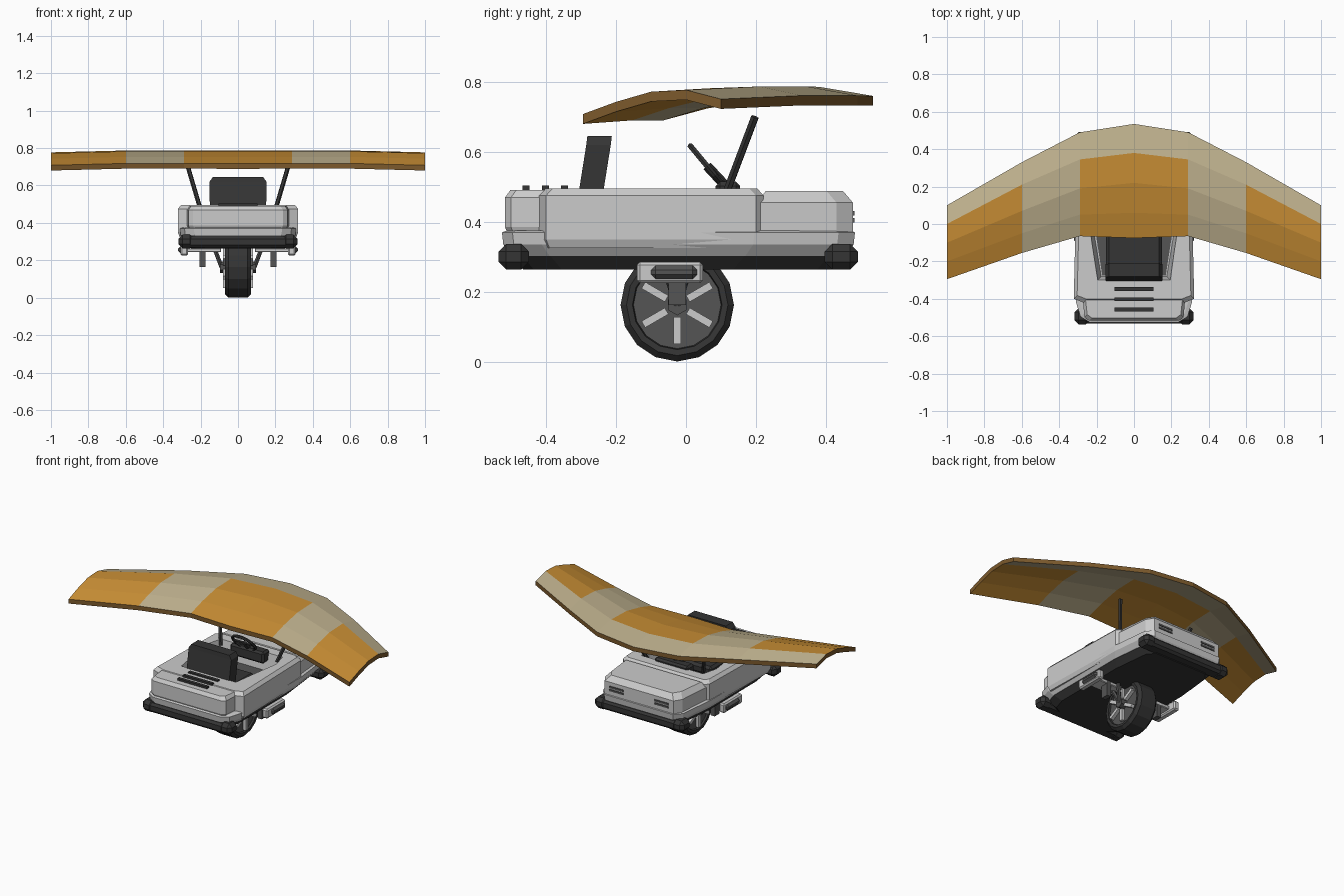
import bpy, bmesh, math
from mathutils import Vector

if "Cube" in bpy.data.objects:
    bpy.data.objects.remove(bpy.data.objects["Cube"])


def material(name, rgb):
    m = bpy.data.materials.new(name)
    m.diffuse_color = (*rgb, 1)
    m.use_nodes = True
    m.node_tree.nodes["Principled BSDF"].inputs["Base Color"].default_value = m.diffuse_color
    return m


DARK = material("dark_rubber", (0.035, 0.035, 0.035))
COAL = material("charcoal", (0.09, 0.09, 0.09))
ORANGE = material("orange_cloth", (0.58, 0.27, 0.035))
CREAM = material("cream_cloth", (0.52, 0.44, 0.27))
BROWN = material("brown_edge", (0.2, 0.1, 0.025))


def finish(name, bm, mat=None, bevel=0):
    bmesh.ops.recalc_face_normals(bm, faces=bm.faces)
    me = bpy.data.meshes.new(name)
    bm.to_mesh(me)
    bm.free()
    ob = bpy.data.objects.new(name, me)
    bpy.context.collection.objects.link(ob)
    if mat:
        me.materials.append(mat)
    if bevel:
        b = ob.modifiers.new("bevel", 'BEVEL')
        b.width, b.segments = bevel, 1
    return ob


def loft(name, rings, mat=None):
    bm = bmesh.new()
    vs = [[bm.verts.new(p) for p in r] for r in rings]
    n = len(rings[0])
    for a, b in zip(vs, vs[1:]):
        for i in range(n):
            j = (i + 1) % n
            bm.faces.new((a[i], a[j], b[j], b[i]))
    bm.faces.new(vs[0])
    bm.faces.new(vs[-1])
    return finish(name, bm, mat)


def block(name, half, levels, mat=None):
    # mirrored plan outline stacked at (height, inset) levels
    plan = half + [(-x, y) for x, y in reversed(half)]
    cy = (half[0][1] + half[-1][1]) / 2
    rings = [[(x - math.copysign(d, x), y - math.copysign(d, y - cy), z) for x, y in plan]
             for z, d in levels]
    return loft(name, rings, mat)


def box(name, lo, hi, mat=None, bevel=0):
    bm = bmesh.new()
    bmesh.ops.create_cube(bm, size=1)
    for v in bm.verts:
        v.co = [a + (c + 0.5) * (b - a) for a, b, c in zip(lo, hi, v.co)]
    return finish(name, bm, mat, bevel)


def rod(name, p, q, r, n=6, mat=None):
    p, q = Vector(p), Vector(q)
    turn = (q - p).to_track_quat('Z', 'Y')
    ring = [turn @ Vector((r * math.cos(t), r * math.sin(t), 0))
            for t in (2 * math.pi * (i + 0.5) / n for i in range(n))]
    return loft(name, [[p + v for v in ring], [q + v for v in ring]], mat)


# Swept fabric wing: each station holds x, y values from trailing to leading edge, z shift
half_wing = [(0, (-.075, .06, .22, .38, .535), .009), (.29, (-.065, .05, .19, .345, .49), .01),
             (.6, (-.155, -.05, .07, .21, .33), .01), (1, (-.295, -.2, -.1, 0, .10), 0)]
stations = [(-x, y, z) for x, y, z in reversed(half_wing[1:])] + half_wing
heights = (.708, .743, .772, .777, .751)
bm = bmesh.new()
top = [[bm.verts.new((x, y, h + dz)) for y, h in zip(ys, heights)] for x, ys, dz in stations]
low = [[bm.verts.new(v.co - Vector((0, 0, .028))) for v in row] for row in top]
for i in range(6):
    for j in range(4):
        index = 1 if j == 3 or i in (1, 4) else 0
        for g in (top, low):
            f = bm.faces.new((g[i][j], g[i + 1][j], g[i + 1][j + 1], g[i][j + 1]))
            f.material_index = index
    for j in (0, 4):
        bm.faces.new((top[i][j], top[i + 1][j], low[i + 1][j], low[i][j])).material_index = 2
for i in (0, 6):
    for j in range(4):
        bm.faces.new((top[i][j], top[i][j + 1], low[i][j + 1], low[i][j])).material_index = 2
wing = finish("canopy_wing", bm)
for m in (ORANGE, CREAM, BROWN):
    wing.data.materials.append(m)

# Body shell with a cockpit opening
body = block("main_body", [(.27, -.42), (.322, -.40), (.308, .20), (.285, .222)],
             [(.325, .01), (.35, 0), (.475, 0), (.495, .018)])
tub = block("cockpit_cutter", [(.205, -.31), (.255, .05), (.23, .15)],
            [(.385, .03), (.44, .02), (.56, 0)])
tub.hide_render = True
tub.hide_viewport = True
cut = body.modifiers.new("cockpit", 'BOOLEAN')
cut.object, cut.operation, cut.solver = tub, 'DIFFERENCE', 'EXACT'
block("cockpit_floor", [(.17, -.275), (.22, .05), (.195, .115)], [(.38, 0), (.39, 0)], COAL)
block("rear_deck", [(.24, -.517), (.265, -.50), (.275, -.38)],
      [(.36, .01), (.385, 0), (.47, 0), (.491, .015)])
block("nose_hood", [(.295, .2), (.275, .43), (.245, .477)],
      [(.36, 0), (.455, 0), (.488, .028)])
skirt_plan = [(.24, -.53), (.29, -.50), (.315, -.42), (.316, .2), (.29, .44), (.25, .487)]
block("lower_skirt", skirt_plan, [(.303, .03), (.335, .008), (.37, .004), (.376, .02)])
block("under_tray", skirt_plan, [(.264, .065), (.308, .028)], DARK)

# Bumpers with corner blocks
for name, y0, y1 in (("rear", -.532, -.455), ("nose", .40, .485)):
    box(name + "_bumper", (-.28, y0, .268), (.28, y1, .328), DARK, .014)
    for s in (-1, 1):
        a, b = sorted((s * .235, s * .318))
        box(name + "_bumper_corner", (a, y0 - .004, .264), (b, y1 + .006, .337), DARK, .022)

# Deck vents and nose slots
for y in (-.457, -.402, -.347):
    box("deck_vent", (-.105, y - .01, .485), (.105, y + .01, .504), DARK)
for s in (-1, 1):
    for z in (.405, .425):
        box("nose_slot", (s * .16 - .05, .465, z - .006), (s * .16 + .05, .482, z + .006), COAL)

# Seat
box("seat_cushion", (-.15, -.25, .385), (.15, -.04, .445), DARK, .015)
loft("seat_back", [[(sx * w, y + k, z) for sx, y in ((-1, -.035), (1, -.035), (1, .035), (-1, .035))]
                   for z, w, k in ((.40, .15, -.285), (.62, .152, -.25), (.645, .135, -.247))], DARK)

# Dashboard, steering column and wheel
box("dashboard", (-.12, .085, .44), (.12, .155, .515), DARK, .012)
rod("steering_column", (0, .13, .485), (0, .06, .56), .014, 6, DARK)
u = Vector((0, .64, -.77))
normal = Vector((0, .77, .64))
centre = Vector((0, .06, .56))
bm = bmesh.new()
ring = []
for i in range(14):
    a = 2 * math.pi * i / 14
    out = Vector((math.cos(a), 0, 0)) + u * math.sin(a)
    ring.append([bm.verts.new(centre + out * (.075 + .009 * math.cos(b)) + normal * .009 * math.sin(b))
                 for b in (2 * math.pi * k / 6 for k in range(6))])
for i in range(14):
    for k in range(6):
        a, b, m = ring[i], ring[(i + 1) % 14], (k + 1) % 6
        bm.faces.new((a[k], a[m], b[m], b[k]))
finish("steering_wheel", bm, DARK)
rod("steering_spoke", (-.072, .06, .56), (.072, .06, .56), .008, 6, DARK)

# Canopy struts
for s in (-1, 1):
    rod("canopy_strut", (s * .2, .11, .47), (s * .268, .197, .7), .012, 6, DARK)

# Single road wheel
WY, WZ = -.025, .163


def wheel_ring(x, r, n=16):
    return [(x, WY + r * math.sin(2 * math.pi * i / n), WZ + r * math.cos(2 * math.pi * i / n))
            for i in range(n)]


side = [(.05, .124), (.068, .128), (.07, .145), (.052, .162)]
loft("tyre", [wheel_ring(-x, r) for x, r in side] + [wheel_ring(x, r) for x, r in reversed(side)], DARK)
loft("wheel_disc", [wheel_ring(-.056, .125), wheel_ring(.056, .125)], COAL)
rod("wheel_axle", (-.095, WY, WZ), (.095, WY, WZ), .03, 6, COAL)
for s in (-1, 1):
    for k in range(6):
        a = math.pi * k / 3
        c, d = math.cos(a), math.sin(a)
        rod("wheel_spoke", (s * .07, WY + .035 * d, WZ + .035 * c),
            (s * .07, WY + .112 * d, WZ + .112 * c), .015, 4)

    # Suspension fork, hanging tab and side step
    for y in (-.06, .01):
        rod("suspension_fork", (s * .088, WY, WZ), (s * .13, y, .275), .012, 6, COAL)
    box("hanging_tab", (s * .19 - .015, -.05, .163), (s * .19 + .015, 0, .27), COAL)
    box("step_arm", (min(s * .09, s * .3), -.09, .243), (max(s * .09, s * .3), .0, .265), None, .004)
    box("side_step", (s * .287 - .02, -.14, .225), (s * .287 + .02, .048, .285), None, .008)
    box("step_pad", (s * .305 - .015, -.10, .237), (s * .305 + .015, .032, .275), COAL, .013)
